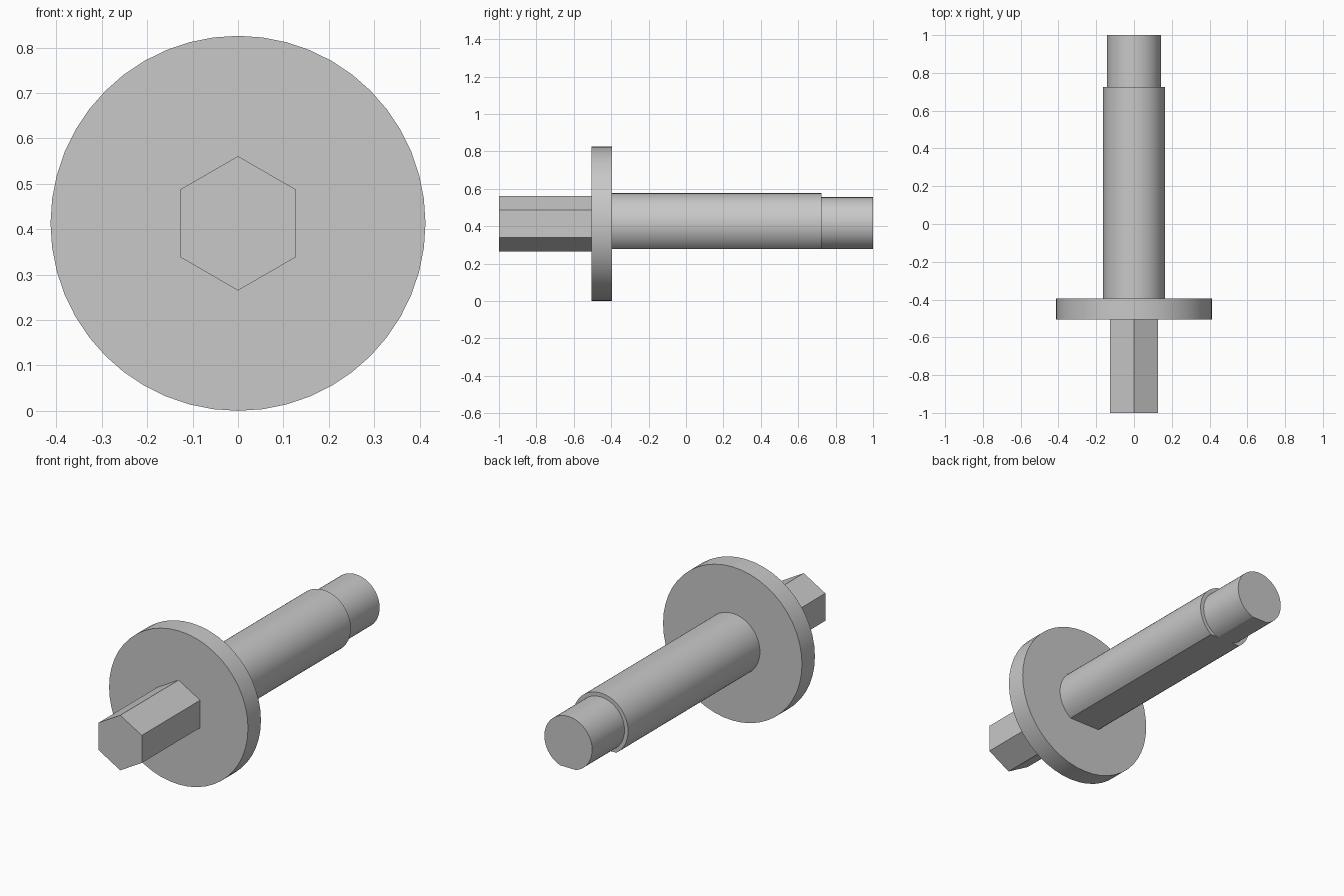
import bpy, bmesh
from math import sin, cos, pi, acos, radians

cube = bpy.data.objects.get("Cube")
if cube:
    bpy.data.objects.remove(cube)

AXIS_Z = 0.413       # height of the common axis
FLAT = 0.134         # distance from the axis to the flat under the shaft

steel = bpy.data.materials.new("grey_steel")
steel.use_nodes = True
grey = (0.58, 0.58, 0.58, 1)
steel.diffuse_color = grey
steel.node_tree.nodes["Principled BSDF"].inputs["Base Color"].default_value = grey


def polygon(radius, sides):
    """Regular outline with a corner at the top."""
    return [(radius * sin(2 * pi * i / sides), radius * cos(2 * pi * i / sides))
            for i in range(sides)]


def flatted_circle(radius, steps=56):
    """Circle cut by a horizontal flat at the bottom."""
    limit = pi - acos(FLAT / radius)
    angles = [limit * (2 * i / steps - 1) for i in range(steps + 1)]
    return [(radius * sin(a), radius * cos(a)) for a in angles]


def prism(name, outline, y0, y1, smooth=True):
    """Extrude an outline along y into a closed solid."""
    bm = bmesh.new()
    face = bm.faces.new([bm.verts.new((x, y0, z + AXIS_Z)) for x, z in outline])
    new = bmesh.ops.extrude_face_region(bm, geom=[face], use_keep_orig=True)["geom"]
    bmesh.ops.translate(bm, vec=(0, y1 - y0, 0),
                        verts=[v for v in new if isinstance(v, bmesh.types.BMVert)])
    bmesh.ops.recalc_face_normals(bm, faces=bm.faces)
    mesh = bpy.data.meshes.new(name)
    bm.to_mesh(mesh)
    bm.free()
    mesh.materials.append(steel)
    obj = bpy.data.objects.new(name, mesh)
    bpy.context.collection.objects.link(obj)
    if smooth:
        bpy.ops.object.select_all(action="DESELECT")
        obj.select_set(True)
        bpy.context.view_layer.objects.active = obj
        bpy.ops.object.shade_smooth_by_angle(angle=radians(20))
    return obj


# Hexagonal drive at the front, round flange, then the stepped shaft
prism("hex_drive", polygon(0.148, 6), -1.0, -0.505, smooth=False)
prism("flange", polygon(0.413, 48), -0.505, -0.395)
prism("main_shaft", flatted_circle(0.163), -0.395, 0.725)
prism("shaft_tip", flatted_circle(0.142), 0.725, 1.0)
